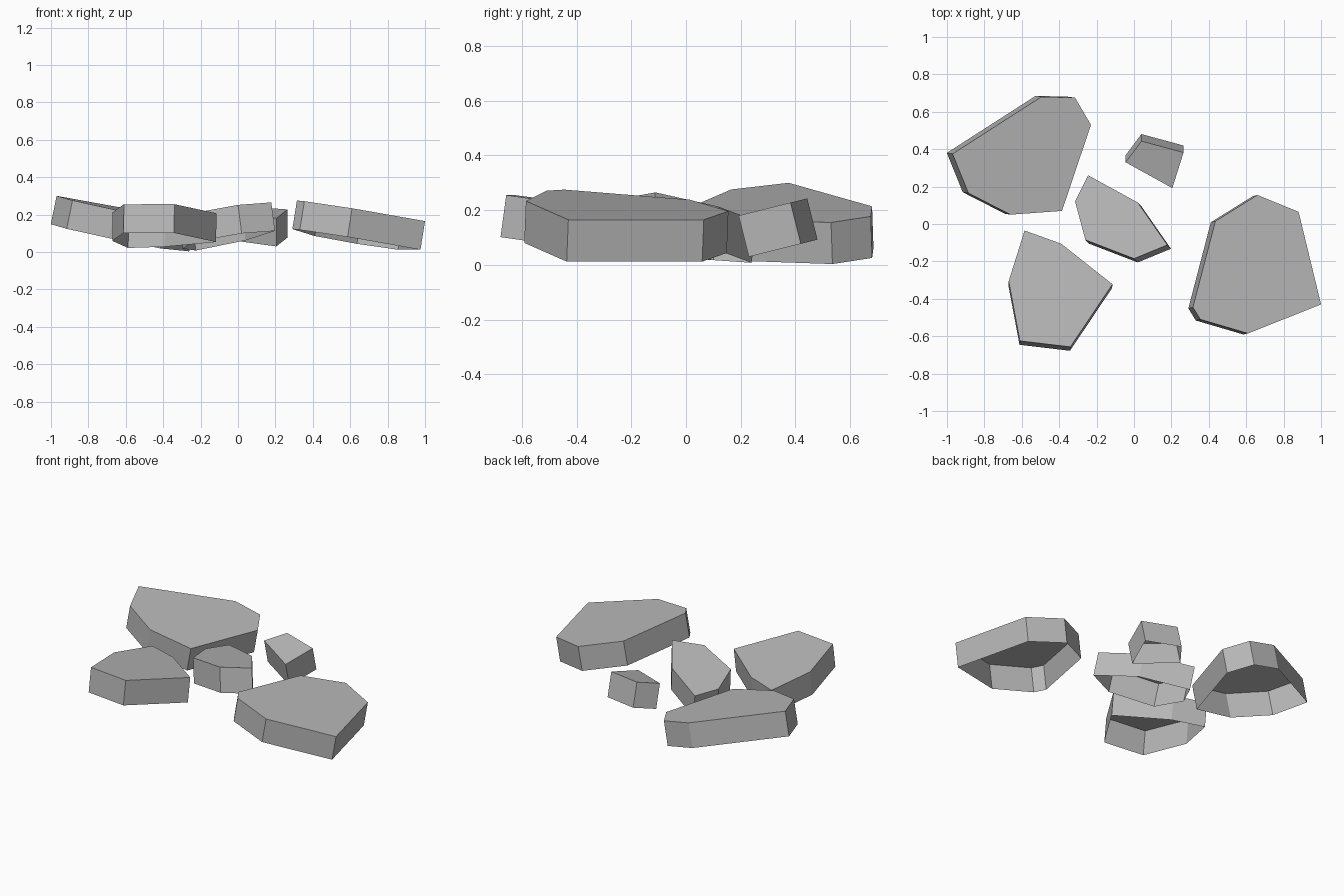
import bpy, bmesh
from mathutils import Vector

if "Cube" in bpy.data.objects:
    bpy.data.objects.remove(bpy.data.objects["Cube"])

THICKNESS = 0.155

# one plain stone grey for every slab
stone = bpy.data.materials.new("stone grey")
stone.diffuse_color = (0.48, 0.48, 0.48, 1.0)
stone.use_nodes = True
stone.node_tree.nodes["Principled BSDF"].inputs["Base Color"].default_value = stone.diffuse_color


def slab(name, outline, anchor, slope):
    """Flat stone: tilted top face with walls square to it, open underneath.
    anchor is a point (x, y, z) on the top plane, slope is (dz/dx, dz/dy)."""
    bm = bmesh.new()
    ax, ay, az = anchor
    sx, sy = slope
    top = [bm.verts.new((x, y, az + (x - ax) * sx + (y - ay) * sy)) for x, y in outline]
    drop = Vector((-sx, -sy, 1)).normalized() * -THICKNESS
    low = [bm.verts.new(v.co + drop) for v in top]
    bm.faces.new(top)
    for i in range(len(top)):
        j = (i + 1) % len(top)
        bm.faces.new((top[i], low[i], low[j], top[j]))
    if bm.faces[:] and sum(1 for _ in bm.faces):
        bmesh.ops.recalc_face_normals(bm, faces=bm.faces[:])
    bm.normal_update()
    bm.faces.ensure_lookup_table()
    # the walking surface must face up
    if bm.faces[0].normal.z < 0:
        bmesh.ops.reverse_faces(bm, faces=bm.faces[:])
    mesh = bpy.data.meshes.new(name)
    bm.to_mesh(mesh)
    bm.free()
    mesh.materials.append(stone)
    obj = bpy.data.objects.new(name, mesh)
    bpy.context.collection.objects.link(obj)
    return obj


# large stone, back left
slab("back_left_stone",
     [(-0.97, 0.375), (-0.885, 0.165), (-0.66, 0.05), (-0.385, 0.07),
      (-0.23, 0.53), (-0.315, 0.675), (-0.495, 0.68)],
     (-0.97, 0.375, 0.30), (-0.203, 0.034))

# medium stone, front left
slab("front_left_stone",
     [(-0.585, -0.035), (-0.67, -0.305), (-0.61, -0.625), (-0.34, -0.657),
      (-0.115, -0.322), (-0.39, -0.105)],
     (-0.61, -0.625, 0.255), (-0.015, -0.135))

# large stone, right
slab("right_stone",
     [(0.66, 0.155), (0.435, 0.015), (0.315, -0.445), (0.355, -0.51),
      (0.61, -0.585), (1.0, -0.43), (0.88, 0.065)],
     (1.0, -0.43, 0.165), (-0.16, -0.039))

# small stone, centre
slab("centre_stone",
     [(-0.245, 0.26), (-0.315, 0.12), (-0.26, -0.085), (0.0, -0.185),
      (0.178, -0.112), (0.02, 0.115)],
     (0.178, -0.112, 0.265), (0.13, -0.134))

# smallest four-sided stone, back
slab("back_small_stone",
     [(0.04, 0.443), (-0.045, 0.33), (0.205, 0.192), (0.265, 0.382)],
     (0.205, 0.192, 0.18), (0.0, 0.25))
